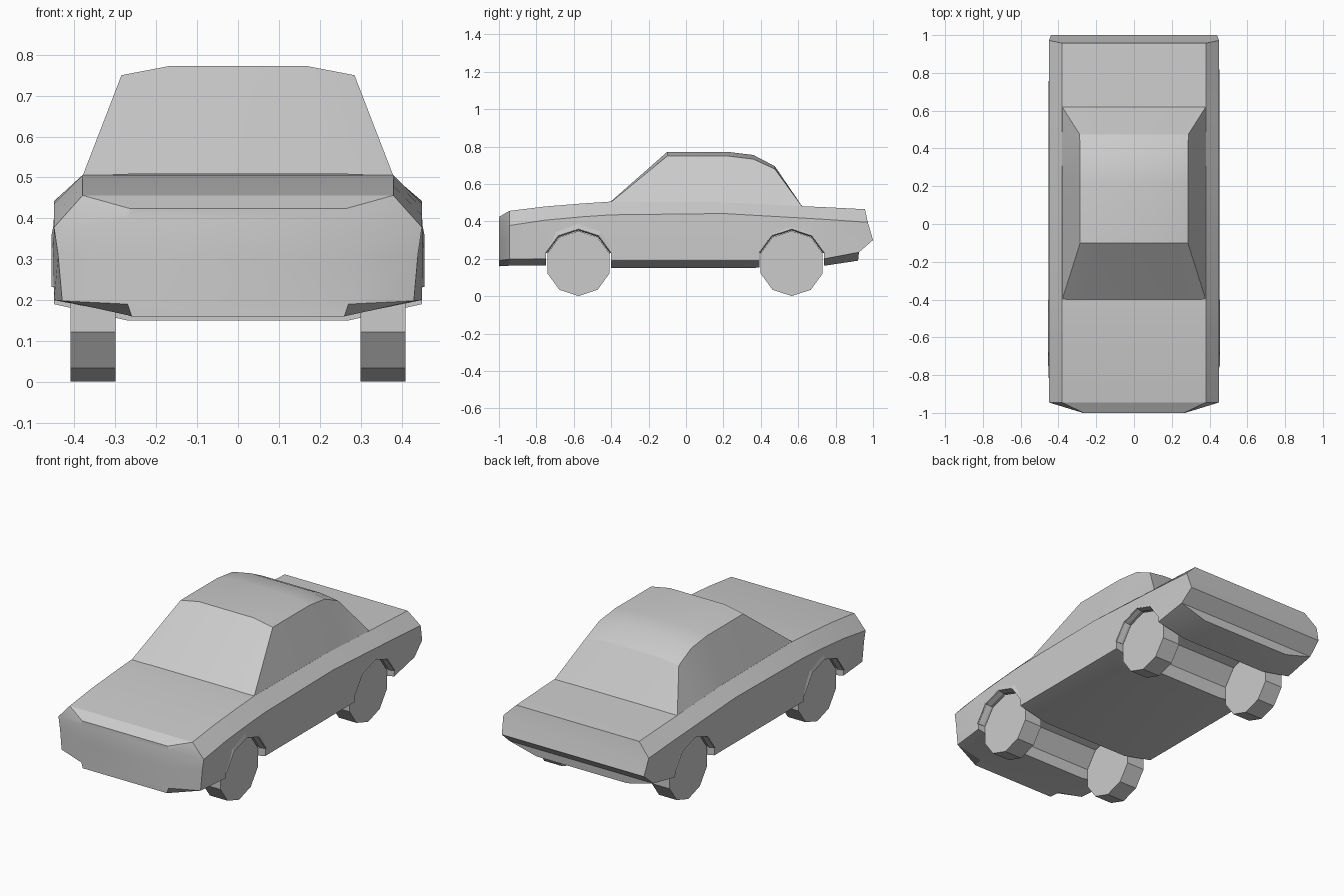
import bpy, bmesh, math

cube = bpy.data.objects.get("Cube")
if cube:
    bpy.data.objects.remove(cube, do_unlink=True)

grey = bpy.data.materials.new("plain_grey")
grey.use_nodes = True
grey.diffuse_color = (0.6, 0.6, 0.6, 1)
bsdf = next(n for n in grey.node_tree.nodes if n.type == 'BSDF_PRINCIPLED')
bsdf.inputs["Base Color"].default_value = (0.6, 0.6, 0.6, 1)


def finish(name, bm, recalc=True):
    """Turn a bmesh into a named object with the grey material."""
    if recalc:
        bmesh.ops.recalc_face_normals(bm, faces=bm.faces)
    mesh = bpy.data.meshes.new(name)
    bm.to_mesh(mesh)
    bm.free()
    mesh.materials.append(grey)
    obj = bpy.data.objects.new(name, mesh)
    bpy.context.collection.objects.link(obj)
    return obj


def smooth(obj, angle):
    bpy.ops.object.select_all(action='DESELECT')
    obj.select_set(True)
    bpy.context.view_layer.objects.active = obj
    bpy.ops.object.shade_smooth_by_angle(angle=math.radians(angle))


def drum(name, x0, x1, y, z, radius, sides=10):
    """Polygonal drum along x with one corner pointing up."""
    bm = bmesh.new()
    rings = []
    for x in (x0, x1):
        rings.append([bm.verts.new((x, y + radius * math.sin(a), z + radius * math.cos(a)))
                      for a in (2 * math.pi * i / sides for i in range(sides))])
    for i in range(sides):
        j = (i + 1) % sides
        bm.faces.new((rings[0][i], rings[0][j], rings[1][j], rings[1][i]))
    bm.faces.new(rings[0])
    bm.faces.new(rings[1])
    return finish(name, bm)


# Lower body: half sections from bottom to top edge, as (x, y, z)
def section(y, bottom, sill, shoulder, top):
    return [(0.27, y, bottom), (0.45, y, sill), (0.452, y, 0.31),
            (0.45, y, shoulder), (0.38, y, top)]


nose = [(0.26, -1, 0.16), (0.27, -1, 0.19), (0.27, -1, 0.31), (0.27, -1, 0.40), (0.265, -1, 0.424)]
cheek = [(0.27, -0.945, 0.163), (0.43, -0.945, 0.198), (0.44, -0.945, 0.31),
         (0.45, -0.945, 0.378), (0.38, -0.945, 0.456)]
tail = [(0.28, 0.92, 0.19), (0.445, 0.925, 0.235), (0.44, 1.0, 0.30),
        (0.45, 0.972, 0.395), (0.38, 0.957, 0.465)]
sections = [nose, cheek,
            section(-0.75, 0.165, 0.20, 0.407, 0.48),
            section(-0.55, 0.157, 0.195, 0.425, 0.496),
            section(-0.40, 0.150, 0.19, 0.435, 0.506),
            section(0.20, 0.150, 0.19, 0.442, 0.502),
            section(0.62, 0.155, 0.19, 0.418, 0.481),
            section(0.74, 0.163, 0.20, 0.411, 0.476),
            tail]
bm = bmesh.new()
rings = []
for s in sections:
    right = [bm.verts.new(p) for p in s]
    left = [bm.verts.new((-x, y, z)) for x, y, z in s]
    rings.append(right + left[::-1])
for a, b in zip(rings, rings[1:]):
    for i in range(10):
        j = (i + 1) % 10
        bm.faces.new((a[i], a[j], b[j], b[i]))
for r in (rings[0], rings[-1]):
    for i in range(4):
        bm.faces.new((r[i], r[i + 1], r[8 - i], r[9 - i]))
body = finish("body", bm)

# Wheel wells cut through the full width
axles = (("front", -0.575, 0.456, 0.22), ("rear", 0.565, 0.453, 0.207))
for end, y, _, _ in axles:
    cutter = drum(end + "_well_cutter", -0.6, 0.6, y, 0.175, 0.182)
    mod = body.modifiers.new(end + "_well", 'BOOLEAN')
    mod.operation = 'DIFFERENCE'
    mod.solver = 'EXACT'
    mod.object = cutter
    bpy.context.view_layer.objects.active = body
    bpy.ops.object.modifier_apply(modifier=mod.name)
    bpy.data.objects.remove(cutter, do_unlink=True)
smooth(body, 20)

# Cabin: (y, crown z, edge z, half width, crown half width, base z)
cabin_rows = [(-0.40, 0.508, 0.504, 0.38, 0.26, 0.504),
              (-0.10, 0.772, 0.75, 0.285, 0.17, 0.502),
              (0.22, 0.772, 0.75, 0.285, 0.17, 0.500),
              (0.36, 0.755, 0.733, 0.285, 0.17, 0.494),
              (0.475, 0.695, 0.68, 0.288, 0.18, 0.488),
              (0.62, 0.482, 0.480, 0.38, 0.26, 0.480)]
bm = bmesh.new()
rows = []
for y, crown, edge, w, cw, base in cabin_rows:
    rows.append([bm.verts.new(p) for p in (
        (-0.38, y, base), (-w, y, edge), (-cw, y, crown),
        (cw, y, crown), (w, y, edge), (0.38, y, base))])
for a, b in zip(rows, rows[1:]):
    for i in range(5):
        bm.faces.new((a[i], a[i + 1], b[i + 1], b[i]))
bmesh.ops.remove_doubles(bm, verts=bm.verts, dist=0.0005)
bm.normal_update()
cabin = finish("cabin", bm)
smooth(cabin, 20)

# Wheels and flared arch lips
for end, y, lip_x, flare_r in axles:
    for side, s in (("left", 1), ("right", -1)):
        drum(f"{end}_{side}_wheel", s * 0.30, s * 0.41, y, 0.175, 0.174)
        bm = bmesh.new()
        strips = []
        for deg in (-72, -36, 0, 36, 72):
            a = math.radians(deg)
            outer = flare_r if abs(deg) < 70 else 0.187
            strips.append([bm.verts.new((s * x, y + r * math.sin(a), 0.175 + r * math.cos(a)))
                           for x, r in ((0.449, outer), (lip_x, 0.184), (0.42, 0.176), (0.42, 0.184))])
        for a, b in zip(strips, strips[1:]):
            for i in range(4):
                j = (i + 1) % 4
                bm.faces.new((a[i], a[j], b[j], b[i]))
        bm.faces.new(strips[0])
        bm.faces.new(strips[-1])
        finish(f"{end}_{side}_arch_lip", bm)
